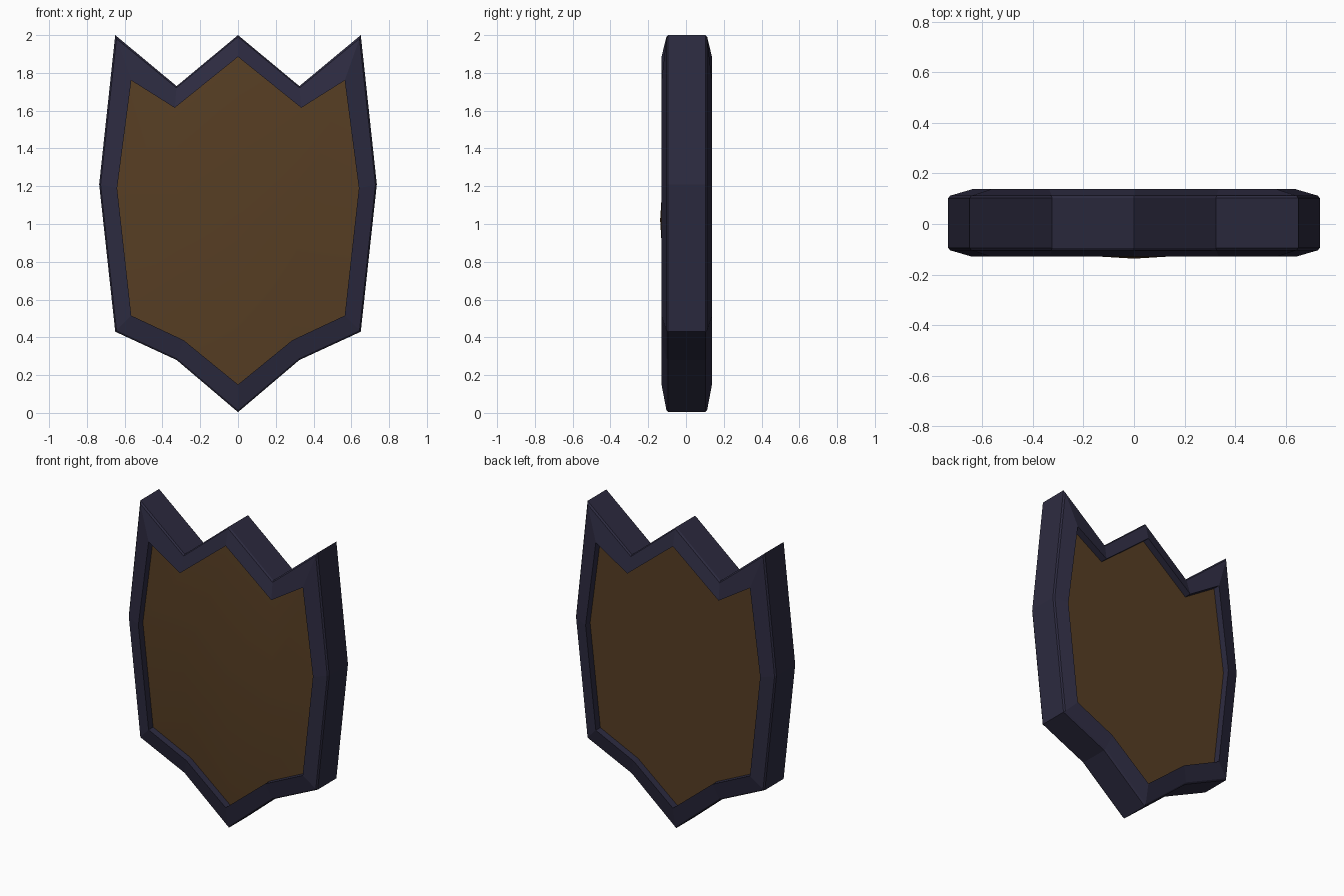
import bpy, bmesh

if "Cube" in bpy.data.objects:
    bpy.data.objects.remove(bpy.data.objects["Cube"])

def material(name, rgb):
    m = bpy.data.materials.new(name)
    m.diffuse_color = (*rgb, 1)
    m.use_nodes = True
    m.node_tree.nodes["Principled BSDF"].inputs["Base Color"].default_value = m.diffuse_color
    return m

def make_object(name, bm, mat):
    bmesh.ops.recalc_face_normals(bm, faces=bm.faces[:])
    mesh = bpy.data.meshes.new(name)
    bm.to_mesh(mesh)
    bm.free()
    mesh.materials.append(mat)
    ob = bpy.data.objects.new(name, mesh)
    bpy.context.collection.objects.link(ob)
    return ob

def mirrored(half):
    # half outline runs bottom centre to top centre on +x
    return half + [(-x, z) for x, z in half[-2:0:-1]]

outer = mirrored([(0, 0.004), (0.325, 0.28), (0.65, 0.43), (0.735, 1.21),
                  (0.65, 2.0), (0.325, 1.73), (0, 2.0)])
inner = mirrored([(0, 0.15), (0.288, 0.385), (0.565, 0.515), (0.64, 1.19),
                  (0.565, 1.76), (0.335, 1.615), (0, 1.885)])
MID = 0.004  # centre of the thickness

# Frame: cross-section (blend outer to inner, depth) swept round the outline
section = [(0, -0.098), (0.08, -0.108), (1, -0.1335), (1, -0.07),
           (1, 0.07), (1, 0.1335), (0.08, 0.108), (0, 0.098)]
bm = bmesh.new()
rings = [[bm.verts.new((a[0] + (b[0] - a[0]) * t, MID + y, a[1] + (b[1] - a[1]) * t))
          for a, b in zip(outer, inner)] for t, y in section]
n = len(outer)
for k, ring in enumerate(rings):
    nxt = rings[(k + 1) % len(rings)]
    for i in range(n):
        j = (i + 1) % n
        bm.faces.new((ring[i], ring[j], nxt[j], nxt[i]))
make_object("frame", bm, material("dark_metal", (0.026, 0.024, 0.052)))

# Front panel: vertical strips bulging towards the middle row
wood = material("wood", (0.095, 0.048, 0.017))
EDGE = -0.082
rows = [
    [(-0.565, EDGE, 0.515), (-0.288, EDGE, 0.385), (0, EDGE, 0.15),
     (0.288, EDGE, 0.385), (0.565, EDGE, 0.515)],
    [(-0.64, EDGE, 1.19), (-0.32, -0.118, 1.03), (0, -0.137, 1.02),
     (0.32, -0.118, 1.03), (0.64, EDGE, 1.19)],
    [(-0.565, EDGE, 1.76), (-0.335, EDGE, 1.615), (0, EDGE, 1.885),
     (0.335, EDGE, 1.615), (0.565, EDGE, 1.76)],
]
bm = bmesh.new()
grid = [[bm.verts.new(p) for p in row] for row in rows]
for r in range(2):
    for c in range(4):
        bm.faces.new((grid[r][c], grid[r][c + 1], grid[r + 1][c + 1], grid[r + 1][c]))
# Flat back of the panel, closed round the edge
loop = (grid[0] + [grid[1][4]] + grid[2][::-1] + [grid[1][0]])
back = [bm.verts.new((v.co.x, 0.09, v.co.z)) for v in loop]
for i in range(len(loop)):
    j = (i + 1) % len(loop)
    bm.faces.new((loop[i], loop[j], back[j], back[i]))
bm.faces.new(back)
panel = make_object("panel", bm, wood)

# Soft shading over the bulge, crisp edges elsewhere
bpy.context.view_layer.objects.active = panel
panel.select_set(True)
bpy.ops.object.shade_smooth_by_angle(angle=0.5)
